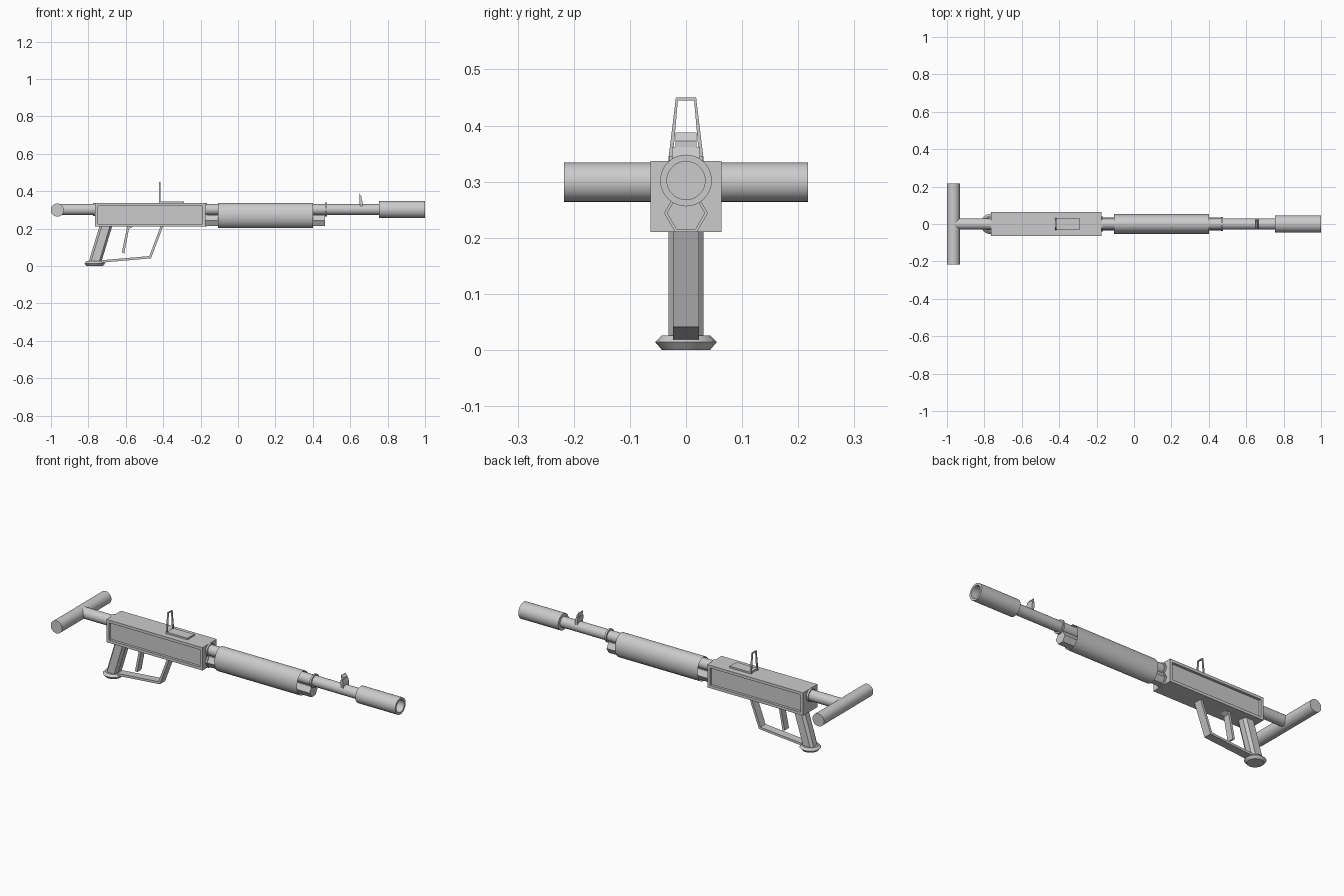
import bpy, bmesh
from math import cos, sin, pi, radians
from mathutils import Vector

if "Cube" in bpy.data.objects:
    bpy.data.objects.remove(bpy.data.objects["Cube"])


def make(name, bm, smooth=False):
    bmesh.ops.recalc_face_normals(bm, faces=bm.faces)
    me = bpy.data.meshes.new(name)
    bm.to_mesh(me)
    bm.free()
    ob = bpy.data.objects.new(name, me)
    bpy.context.collection.objects.link(ob)
    if smooth:
        bpy.ops.object.select_all(action='DESELECT')
        bpy.context.view_layer.objects.active = ob
        ob.select_set(True)
        bpy.ops.object.shade_smooth_by_angle(angle=radians(35))
    return ob


def loft(name, loops, caps=True, smooth=False):
    """Skin a list of equally long closed point loops."""
    bm = bmesh.new()
    rows = [[bm.verts.new(p) for p in lp] for lp in loops]
    n = len(rows[0])
    for a, b in zip(rows, rows[1:]):
        for i in range(n):
            j = (i + 1) % n
            bm.faces.new((a[i], a[j], b[j], b[i]))
    if caps:
        bm.faces.new(rows[0])
        bm.faces.new(rows[-1])
    return make(name, bm, smooth)


def tube(name, rings, z, n=32, axis='X', x0=0):
    """Turned part; rings are (position along axis, radius)."""
    def pt(t, r, a):
        c, s = r * cos(a), r * sin(a)
        return {'X': (t, c, z + s), 'Y': (x0 + c, t, z + s), 'Z': (x0 + c, s, z + t)}[axis]
    loops = [[pt(t, r, 2 * pi * i / n) for i in range(n)] for t, r in rings]
    return loft(name, loops, smooth=n > 8)


def side_prism(name, profile, hw):
    """Extrude an x-z profile across y."""
    return loft(name, [[(x, y, z) for x, z in profile] for y in (-hw, hw)])


def front_prism(name, profile, x, hw):
    """Extrude a y-z profile along x."""
    return loft(name, [[(x + d, y, z) for y, z in profile] for d in (-hw, hw)])


AX = 0.302   # barrel axis height
MAG = 0.244  # lower tube axis height

# Stock
tube("stock_crossbar", [(-0.217, 0.035), (0.217, 0.035)], 0.299, axis='Y', x0=-0.966)
tube("stock_rod", [(-0.96, 0.03), (-0.76, 0.03)], AX)
tube("stock_collar", [(-0.776, 0.035), (-0.76, 0.035)], AX)

# Receiver with a recessed panel on each side
bm = bmesh.new()
bmesh.ops.create_cube(bm, size=1)
for v in bm.verts:
    v.co = Vector((-0.47 + v.co.x * 0.59, v.co.y * 0.126, 0.2735 + v.co.z * 0.127))
bm.normal_update()
for f in [f for f in bm.faces if abs(f.normal.y) > 0.9]:
    s = 1 if f.calc_center_median().y > 0 else -1
    bmesh.ops.inset_region(bm, faces=[f], thickness=0.022, depth=0)
    ext = bmesh.ops.extrude_discrete_faces(bm, faces=[f])["faces"][0]
    for v in ext.verts:
        v.co.y -= s * 0.014
make("receiver", bm)

# Barrel, lower tube and their collars
tube("barrel", [(-0.18, 0.029), (0.77, 0.029)], AX)
tube("barrel_collar", [(-0.18, 0.035), (-0.166, 0.035)], AX)
tube("barrel_ring", [(0.466, 0.037), (0.476, 0.037)], AX)
tube("lower_tube", [(-0.18, 0.034), (0.465, 0.034)], MAG, n=6)
tube("lower_tube_collar", [(-0.18, 0.039), (-0.166, 0.039)], MAG, n=6)
tube("muzzle", [(0.755, 0.046), (1.0, 0.046), (1.0, 0.034), (0.85, 0.034)], AX)

# Handguard: open oval sleeve
oval = [(0.053 * cos(2 * pi * i / 32), 0.27 + 0.067 * sin(2 * pi * i / 32)) for i in range(32)]
loft("handguard", [[(x, y, z) for y, z in oval] for x in (-0.108, 0.4)], caps=False, smooth=True)

# Rear sight: leaf base and tapered frame
side_prism("rear_sight_base", [(-0.418, 0.33), (-0.29, 0.33), (-0.29, 0.346), (-0.418, 0.346)], 0.03)
front_prism("rear_sight_frame", [
    (-0.032, 0.335), (-0.018, 0.45), (0.018, 0.45), (0.032, 0.335),
    (0.024, 0.335), (0.0145, 0.445), (-0.0145, 0.445), (-0.024, 0.335)], -0.419, 0.004)

# Front sight: block and leaning blade
side_prism("front_sight_base", [(0.652, 0.32), (0.665, 0.32), (0.665, 0.345), (0.66, 0.362), (0.648, 0.362)], 0.025)
side_prism("front_sight_blade", [(0.65, 0.355), (0.66, 0.355), (0.66, 0.372), (0.648, 0.388)], 0.019)

# Grip: sheared octagonal prism with a flared foot
octagon = [(-0.034, -0.016), (-0.022, -0.031), (0.022, -0.031), (0.034, -0.016),
           (0.034, 0.016), (0.022, 0.031), (-0.022, 0.031), (-0.034, 0.016)]
loft("grip", [[(cx + x, y, z) for x, y in octagon] for cx, z in ((-0.765, 0.02), (-0.706, 0.215))])
tube("grip_foot", [(0.002, 0.043), (0.016, 0.055), (0.028, 0.043)], 0, n=16, axis='Z', x0=-0.766)
bpy.data.objects["grip_foot"].location.z = -0.002

# Trigger and guard
side_prism("trigger", [(-0.592, 0.215), (-0.555, 0.215), (-0.583, 0.198),
                       (-0.608, 0.068), (-0.621, 0.072)], 0.019)
side_prism("trigger_guard", [(-0.413, 0.215), (-0.474, 0.053), (-0.74, 0.03), (-0.74, 0.017),
                             (-0.465, 0.041), (-0.399, 0.215)], 0.023)
